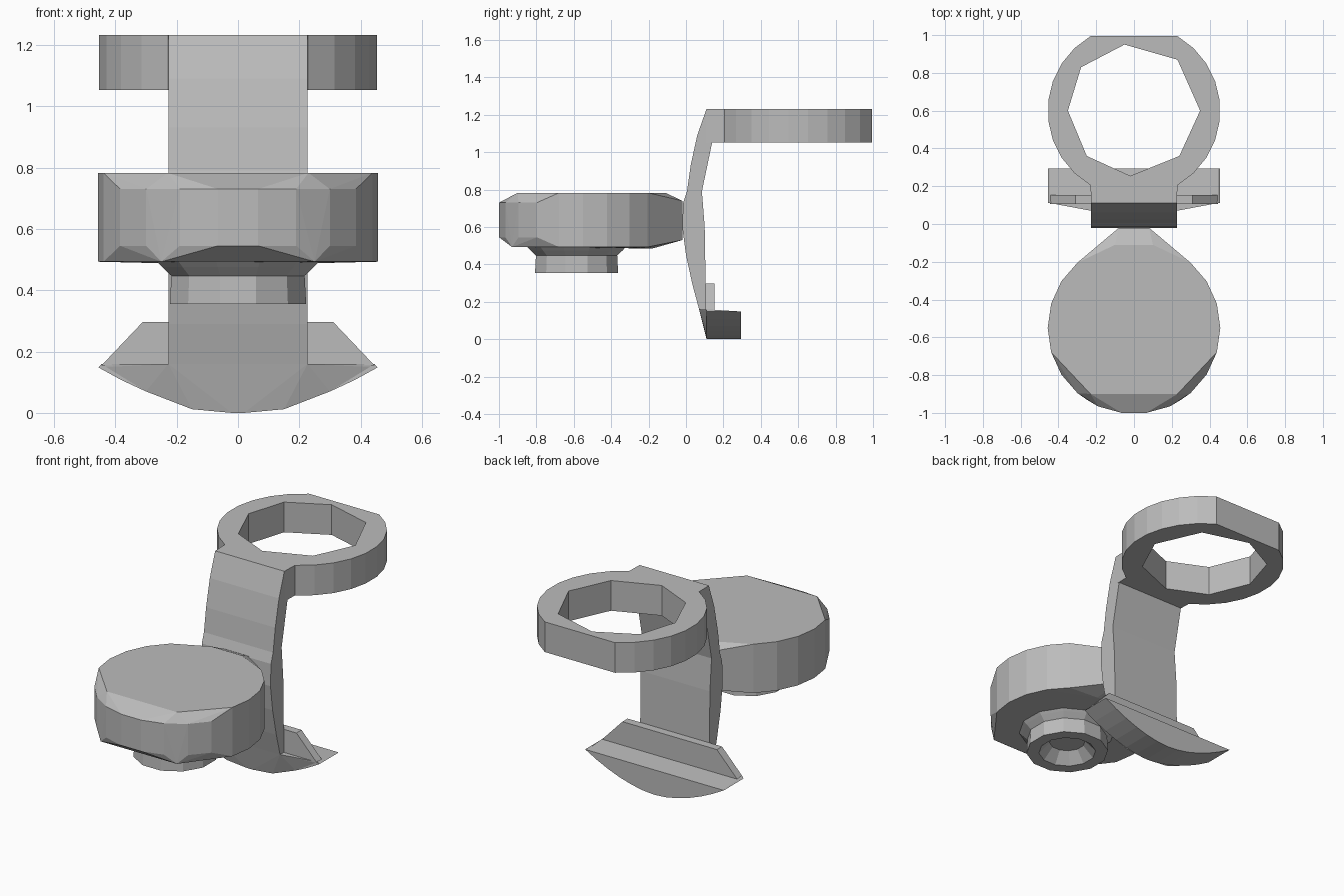
import bpy, bmesh, math
from mathutils import Vector

if "Cube" in bpy.data.objects:
    bpy.data.objects.remove(bpy.data.objects["Cube"])

grey = bpy.data.materials.new("plain grey")
grey.use_nodes = True
colour = (0.5, 0.5, 0.5, 1)
grey.diffuse_color = colour
grey.node_tree.nodes["Principled BSDF"].inputs["Base Color"].default_value = colour


def finish(name, bm):
    bmesh.ops.recalc_face_normals(bm, faces=bm.faces)
    mesh = bpy.data.meshes.new(name)
    bm.to_mesh(mesh)
    bm.free()
    mesh.materials.append(grey)
    obj = bpy.data.objects.new(name, mesh)
    bpy.context.collection.objects.link(obj)
    return obj


def prism(name, outline, place, low, high):
    """Extrude a flat outline; place(u, v, t) maps it into space."""
    bm = bmesh.new()
    face = bm.faces.new([bm.verts.new(place(u, v, low)) for u, v in outline])
    out = bmesh.ops.extrude_face_region(bm, geom=[face])
    shift = Vector(place(0, 0, high)) - Vector(place(0, 0, low))
    verts = [g for g in out["geom"] if isinstance(g, bmesh.types.BMVert)]
    bmesh.ops.translate(bm, verts=verts, vec=shift)
    return finish(name, bm)


def circle(radius, cy, n, turn=0.0):
    return [(radius * math.sin(math.tau * (i + turn) / n),
             cy + radius * math.cos(math.tau * (i + turn) / n)) for i in range(n)]


def upright(u, v, t):
    return (u, v, t)


def sideways(u, v, t):
    return (t, u, v)


def facing(u, v, t):
    return (u, t, v)


# Top ring, with a flat rear, a short neck and a faceted opening
R = 0.457
start = math.asin(0.23 / R)
arc = [(R * math.sin(a), 0.6 + R * math.cos(a))
       for a in [start + (math.pi - 2 * start) * i / 9 for i in range(10)]]
half = arc + [(0.227, 0.11)]
ring = prism("top_ring", half + [(-x, y) for x, y in reversed(half)],
             upright, 1.053, 1.232)
hole = [(-0.05, 0.95), (0.23, 0.87), (0.35, 0.6), (0.24, 0.36),
        (-0.02, 0.255), (-0.25, 0.36), (-0.35, 0.6), (-0.28, 0.83)]
cutter = prism("ring_hole_cutter", hole, upright, 0.9, 1.4)
cutter.hide_render = True
cutter.hide_set(True)
cut = ring.modifiers.new("hole", "BOOLEAN")
cut.object = cutter
cut.solver = "EXACT"

# Curved upright arm
arm = [(0.11, 1.232), (0.06, 1.09), (0.025, 0.93), (0.005, 0.79), (-0.015, 0.73),
       (-0.02, 0.6), (0.0, 0.45), (0.035, 0.29), (0.07, 0.16), (0.11, 0.155),
       (0.105, 0.3), (0.1, 0.6), (0.085, 0.79), (0.14, 1.053), (0.15, 1.232)]
prism("upright_arm", arm, sideways, -0.227, 0.227)

# Boat-shaped foot with a raised rear lip
keel = [(0.455 * i / 6, 0.148 * abs(i / 6) ** 1.8) for i in range(-6, 7)]
foot = prism("foot", keel + [(0.445, 0.16), (-0.445, 0.16)], facing, 0.11, 0.295)
for v in foot.data.vertices:
    if v.co.z > 0.155:
        v.co.z = 0.16 if v.co.y < 0.2 else 0.148
bm = bmesh.new()
for x, y, z in [(0.227, 0.07, 0.16), (0.44, 0.11, 0.16), (0.455, 0.115, 0.148),
                (0.3, 0.11, 0.07), (0.15, 0.11, 0.012), (0.02, 0.11, 0.0)]:
    for s in (-1, 1):
        bm.verts.new((s * x, y, z))
bmesh.ops.convex_hull(bm, input=bm.verts)
finish("foot_front", bm)
prism("foot_lip", [(-0.445, 0.155), (0.445, 0.155), (0.31, 0.297), (-0.31, 0.297)],
      facing, 0.105, 0.153)

# Round pod: vertical sides, chamfered front, tapered rear
bm = bmesh.new()
for x, y in circle(0.457, -0.55, 22, 0.5):
    if y < -0.7:
        levels = (0.545, 0.73)
    elif y > -0.2:
        levels = (0.52, 0.75)
    else:
        levels = (0.493, 0.783)
    for z in levels:
        bm.verts.new((x, max(y, -1.0), z))
for s in (-1, 1):
    for x, y, z in [(0.23, -0.9, 0.783), (0.25, -0.93, 0.493), (0.08, -0.02, 0.74),
                    (0.08, -0.02, 0.53), (0.1, -0.11, 0.783), (0.12, -0.18, 0.485)]:
        bm.verts.new((s * x, y, z))
bmesh.ops.convex_hull(bm, input=bm.verts)
bmesh.ops.dissolve_limit(bm, angle_limit=0.02, verts=bm.verts, edges=bm.edges)
finish("round_pod", bm)

# Stepped spout under the pod, with a tapered recess
bm = bmesh.new()
steps = [(0.28, 0.5), (0.255, 0.475), (0.225, 0.447), (0.23, 0.355),
         (0.16, 0.355), (0.1, 0.42)]
loops = [[bm.verts.new((x, y, z)) for x, y in circle(r, -0.585, 12, 0.5)]
         for r, z in steps]
for a, b in zip(loops, loops[1:]):
    for i in range(12):
        j = (i + 1) % 12
        bm.faces.new((a[i], a[j], b[j], b[i]))
bm.faces.new(loops[0])
bm.faces.new(loops[-1])
finish("spout", bm)
